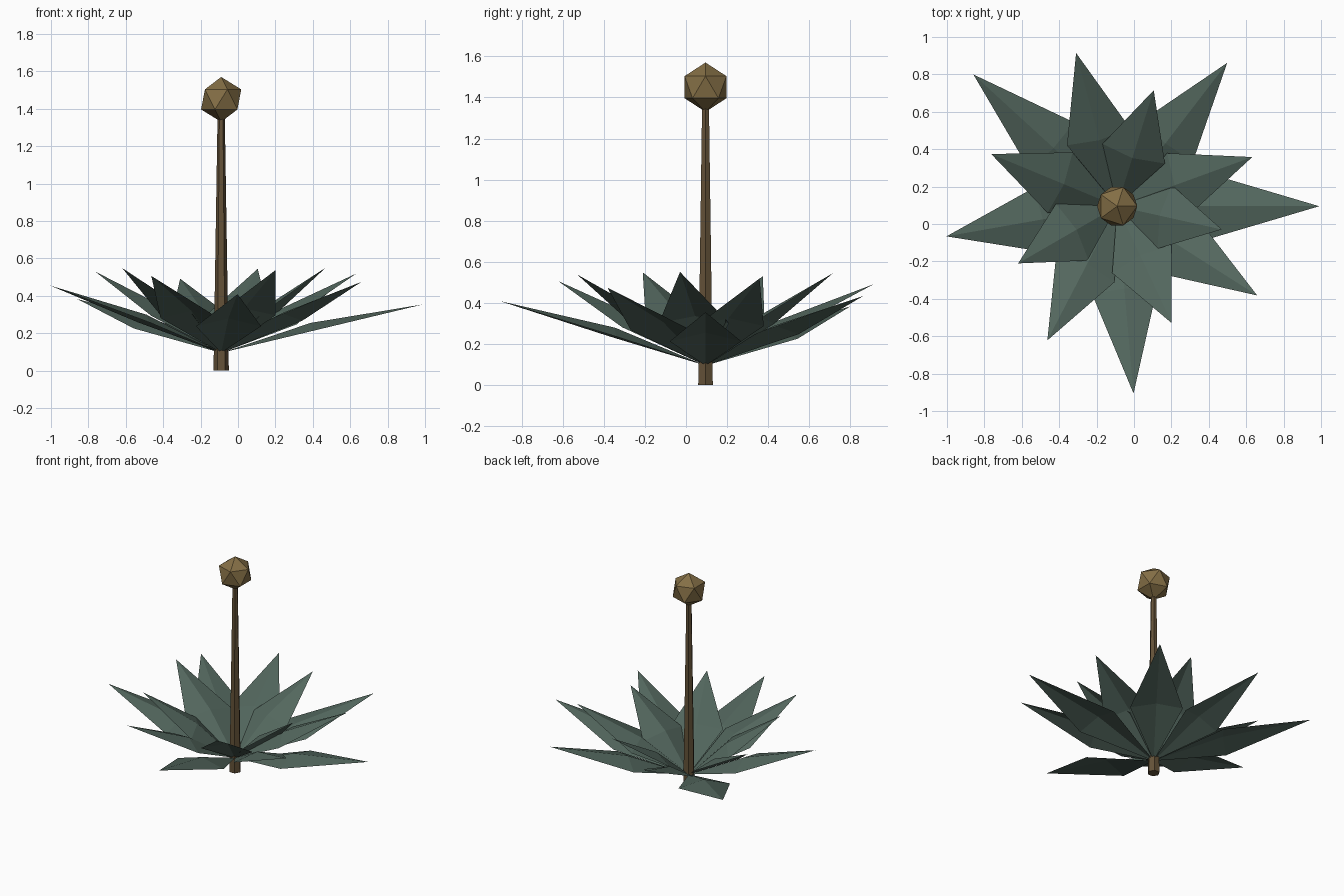
import bpy, bmesh, math
from mathutils import Vector, Matrix

if "Cube" in bpy.data.objects:
    bpy.data.objects.remove(bpy.data.objects["Cube"])

CX, CY = -0.09, 0.095      # axis of the plant
LEAVES = 14


def material(name, rgb):
    m = bpy.data.materials.new(name)
    m.diffuse_color = (*rgb, 1.0)
    m.use_nodes = True
    m.node_tree.nodes["Principled BSDF"].inputs["Base Color"].default_value = m.diffuse_color
    return m


leaf_green = material("dull green", (0.087, 0.136, 0.112))
stem_brown = material("dark brown", (0.127, 0.084, 0.040))
head_brown = material("tan brown", (0.230, 0.157, 0.060))


def finish(bm, name, mat):
    me = bpy.data.meshes.new(name)
    bm.to_mesh(me)
    bm.free()
    me.materials.append(mat)
    ob = bpy.data.objects.new(name, me)
    bpy.context.collection.objects.link(ob)
    return ob


# Tapered six-sided stalk
bm = bmesh.new()
bmesh.ops.create_cone(bm, cap_ends=True, segments=6, radius1=0.041, radius2=0.018,
                      depth=1.45, matrix=Matrix.Translation((CX, CY, 0.725))
                      @ Matrix.Rotation(math.radians(90), 4, 'Z'))
finish(bm, "stalk", stem_brown)

# Faceted seed head
bm = bmesh.new()
bmesh.ops.create_icosphere(bm, subdivisions=1, radius=0.12,
                           matrix=Matrix.Translation((CX, CY, 1.45)))
finish(bm, "seed_head", head_brown)


# Kite-shaped leaf with a raised midrib, pointing along +x before it is turned
def leaf(index):
    t = index / (LEAVES - 1)
    length = 1.111 - 0.379 * t
    rise = math.radians(13.5 + 25.0 * t)
    turn = math.radians(137.5 * index)
    mid = 0.453 * length
    bm = bmesh.new()
    base, left, tip, right, rib = [bm.verts.new(Vector(p)) for p in (
        (0, 0, 0), (mid, 0.175, 0), (length, 0, 0), (mid, -0.175, 0), (mid, 0, 0.044))]
    for tri in ((base, rib, left), (base, right, rib), (left, rib, tip), (rib, right, tip)):
        bm.faces.new(tri)
    bm.transform(Matrix.Translation((CX, CY, 0.095))
                 @ Matrix.Rotation(turn, 4, 'Z') @ Matrix.Rotation(-rise, 4, 'Y'))
    finish(bm, f"leaf_{index + 1}", leaf_green)


# Spiral rosette: lower leaves long and flat, upper leaves short and steep
for i in range(LEAVES):
    leaf(i)
